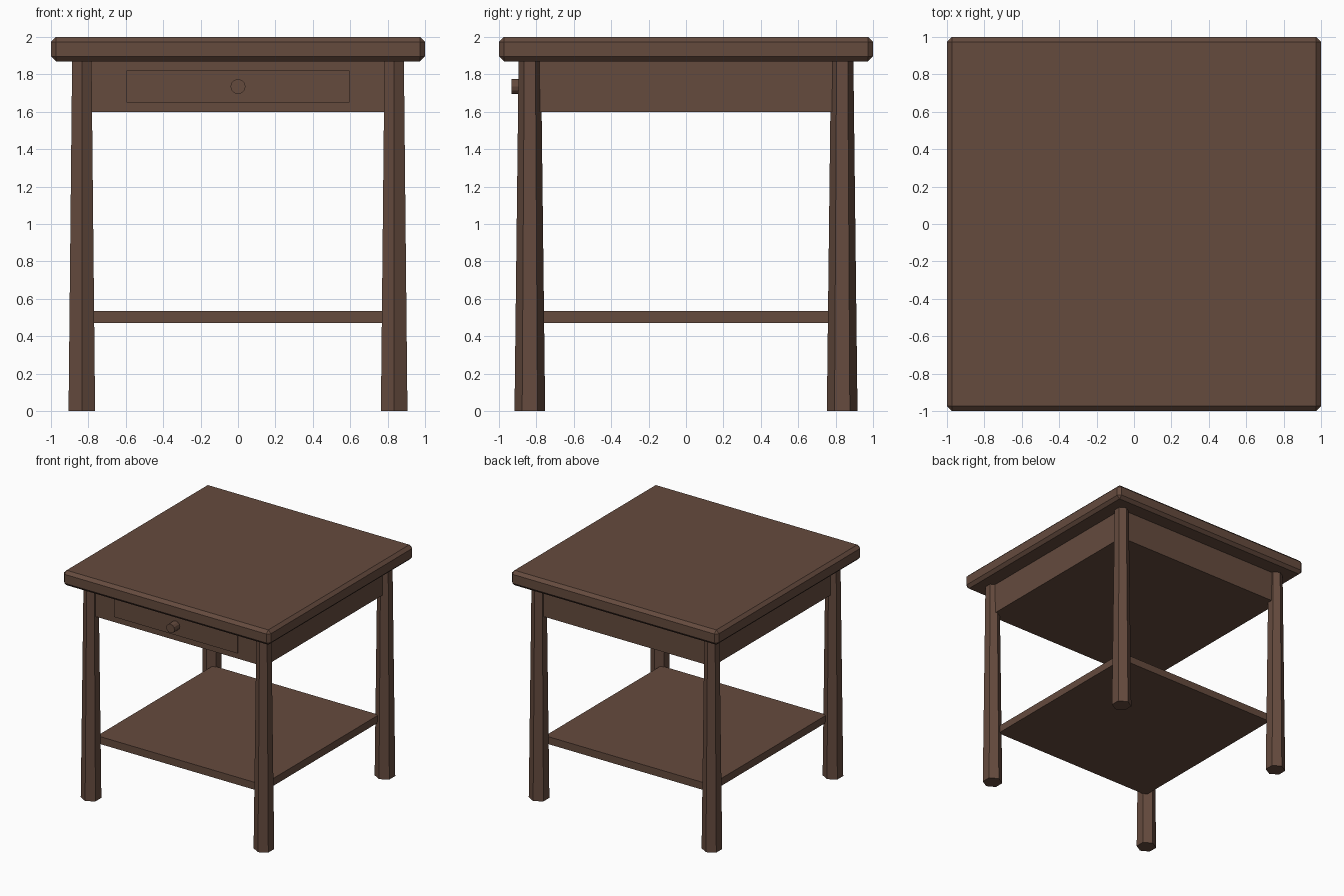
import bpy
from math import radians

cube = bpy.data.objects.get("Cube")
if cube:
    bpy.data.objects.remove(cube, do_unlink=True)

# Single wood colour
wood = bpy.data.materials.new("brown_wood")
wood.use_nodes = True
colour = (0.13, 0.07, 0.048, 1)
wood.diffuse_color = colour
wood.node_tree.nodes["Principled BSDF"].inputs["Base Color"].default_value = colour


def finish(name):
    obj = bpy.context.object
    obj.name = name
    obj.data.materials.append(wood)
    return obj


def box(name, width, depth, bottom, top, y=0):
    bpy.ops.mesh.primitive_cube_add(size=1, location=(0, y, (bottom + top) / 2))
    obj = finish(name)
    obj.scale = (width, depth, top - bottom)
    bpy.ops.object.transform_apply(location=False, rotation=False, scale=True)
    return obj


# Chamfered table top
top = box("table_top", 2, 2, 1.87, 2)
bevel = top.modifiers.new("chamfer", "BEVEL")
bevel.width = 0.026
bevel.segments = 1

# Solid apron and lower shelf
box("apron", 1.7, 1.7, 1.6, 1.87)
box("shelf", 1.6, 1.6, 0.47, 0.535)

# Drawer front with a round knob
box("drawer_front", 1.19, 0.02, 1.65, 1.82, y=-0.85)
bpy.ops.mesh.primitive_cylinder_add(vertices=12, radius=0.04, depth=0.085,
                                    location=(0, -0.89, 1.735),
                                    rotation=(radians(90), 0, 0))
finish("drawer_knob")

# Tapered six-sided legs
for side, x in (("right", -0.835), ("left", 0.835)):
    for end, y in (("front", -0.835), ("back", 0.835)):
        bpy.ops.mesh.primitive_cone_add(vertices=6, radius1=0.082, radius2=0.06,
                                        depth=1.87, location=(x, y, 0.935))
        finish(f"{end}_{side}_leg")
